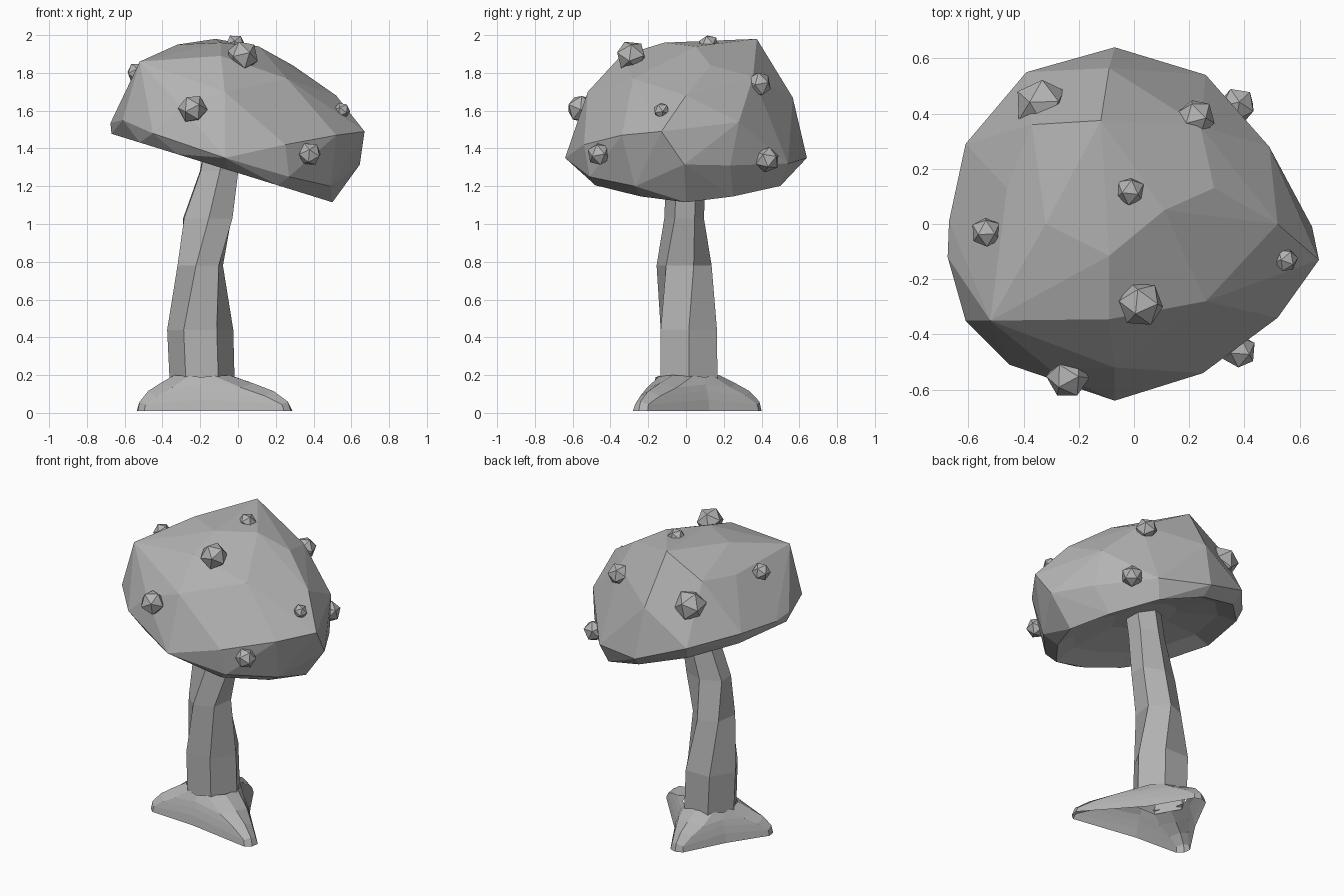
import bpy
import bmesh
import random
from math import cos, sin, pi, radians
from mathutils import Vector, Matrix, Euler

random.seed(4)
if "Cube" in bpy.data.objects:
    bpy.data.objects.remove(bpy.data.objects["Cube"], do_unlink=True)

# One plain grey for the whole mushroom
GREY = (0.45, 0.45, 0.45, 1.0)
grey = bpy.data.materials.new("stone grey")
grey.use_nodes = True
grey.diffuse_color = GREY
grey.node_tree.nodes["Principled BSDF"].inputs["Base Color"].default_value = GREY


def make_object(name, bm):
    """Turn a bmesh into a flat shaded grey object."""
    mesh = bpy.data.meshes.new(name)
    bm.to_mesh(mesh)
    bm.free()
    mesh.materials.append(grey)
    obj = bpy.data.objects.new(name, mesh)
    bpy.context.scene.collection.objects.link(obj)
    return obj


def loft(bm, sections):
    """Skin a bottom-to-top list of equally long point loops, ends left open."""
    loops = [[bm.verts.new(p) for p in section] for section in sections]
    count = len(loops[0])
    for low, high in zip(loops, loops[1:]):
        for i in range(count):
            j = (i + 1) % count
            bm.faces.new((low[i], low[j], high[j], high[i]))


# Cap: faceted dome over a tilted rim, hollowed underneath
def rim_height(x):
    return 1.27 - 0.31 * x


dome = [
    # crown
    (-.12, .375, 1.98), (-.09, -.115, 1.96), (-.52, -.35, 1.86), (-.32, 0, 1.95),
    (.29, .13, 1.84), (.24, .355, 1.78), (.26, -.28, 1.77), (-.09, -.345, 1.89),
    (-.37, .36, 1.84), (-.46, .13, 1.82), (.11, .05, 1.94),
    # shoulder
    (-.07, -.52, 1.7), (.52, 0, 1.68), (-.09, .565, 1.67), (-.3, -.53, 1.62),
    # widest band
    (-.07, -.64, 1.35), (.25, -.54, 1.42), (.52, -.34, 1.47), (.67, -.13, 1.49),
    (.645, -.01, 1.315), (.49, .28, 1.54), (.51, .235, 1.31), (.26, .54, 1.32),
    (-.07, .64, 1.35), (-.39, .55, 1.47), (-.61, .29, 1.53), (-.67, .01, 1.52),
    (-.675, -.12, 1.535), (-.61, -.35, 1.55), (-.45, -.51, 1.48),
    # lower front edge
    (.49, -.27, 1.2), (.27, -.51, 1.25),
]
rim = [
    (-.67, -.1), (-.52, -.39), (-.32, -.5), (-.05, -.53), (.21, -.48), (.4, -.24),
    (.5, 0), (.4, .25), (.22, .5), (-.06, .58), (-.36, .5), (-.58, .27),
]

bm = bmesh.new()
for point in dome:
    bm.verts.new(point)
rim_verts = {bm.verts.new((x, y, rim_height(x))) for x, y in rim}
bmesh.ops.convex_hull(bm, input=bm.verts[:])
loose = [v for v in bm.verts if not v.link_faces]
rim_verts -= set(loose)
bmesh.ops.delete(bm, geom=loose, context='VERTS')
bmesh.ops.recalc_face_normals(bm, faces=bm.faces[:])
bottom = [f for f in bm.faces if f.normal.z < -0.5 and all(v in rim_verts for v in f.verts)]
bmesh.ops.delete(bm, geom=bottom, context='FACES')

# Underside: rim drawn inward and upward in two steps
middle = -0.07
for shrink, lift in ((0.8, 0.06), (0.45, 0.06)):
    edge = [e for e in bm.edges if e.is_boundary]
    grown = bmesh.ops.extrude_edge_only(bm, edges=edge)["geom"]
    for v in (g for g in grown if isinstance(g, bmesh.types.BMVert)):
        x = middle + (v.co.x - middle) * shrink
        rise = v.co.z - rim_height(v.co.x) + lift
        v.co = (x, v.co.y * shrink, rim_height(x) + rise)
bmesh.ops.holes_fill(bm, edges=[e for e in bm.edges if e.is_boundary], sides=0)
bmesh.ops.dissolve_limit(bm, angle_limit=radians(4), verts=bm.verts[:], edges=bm.edges[:])
bmesh.ops.recalc_face_normals(bm, faces=bm.faces[:])
make_object("cap", bm)

# Stem: leaning, twisting six-sided trunk: x, y, z, width radius, depth radius, twist
stem_rings = [
    (-.19, .015, .17, .172, .175, 0), (-.2, .015, .44, .175, .172, 0),
    (-.2, -.01, .78, .128, .148, 20), (-.16, -.01, 1.03, .148, .105, 32),
    (-.1, 0, 1.28, .115, .105, 32), (-.07, 0, 1.45, .115, .105, 32),
]
bm = bmesh.new()
loft(bm, [
    [(x + rx * cos(k * pi / 3 + radians(twist)), y + ry * sin(k * pi / 3 + radians(twist)), z)
     for k in range(6)]
    for x, y, z, rx, ry, twist in stem_rings
])
make_object("stem", bm)

# Roots: a hollow three-toed skirt spreading from the foot of the stem
foot = Vector((-0.19, 0.01, 0))
toe_tips = [(0.28, -0.25), (-0.2, 0.4), (-0.53, -0.16)]
# For each level: reach along the toe, toe half width, ridge height, edge height,
# valley radius, valley height
levels = [
    (1, .045, .01, .01, .22, .01),
    (.95, .04, .06, .045, .21, .07),
    (.72, .06, .115, .09, .195, .115),
    (.4, .09, .155, .135, .18, .15),
    (0, .1, .2, .195, .17, .19),
]
STEM_RADIUS = 0.165
toes = [Vector((x, y, 0)) - foot for x, y in toe_tips]
sections = []
for reach, width, ridge, edge, valley_radius, valley_height in levels:
    ring = []
    for toe, following in zip(toes, toes[1:] + toes[:1]):
        along = toe.normalized()
        side = Vector((-along.y, along.x, 0))
        distance = STEM_RADIUS + (toe.length - STEM_RADIUS) * reach
        spine = foot + along * distance
        back_step = along * (width * 0.35)
        ring.append(spine - side * width - back_step + Vector((0, 0, edge)))
        ring.append(spine + Vector((0, 0, ridge)))
        ring.append(spine + side * width - back_step + Vector((0, 0, edge)))
        between = (along + following.normalized()).normalized()
        ring.append(foot + between * valley_radius + Vector((0, 0, valley_height)))
    sections.append(ring)
bm = bmesh.new()
loft(bm, sections)
make_object("roots", bm)

# Warts: small twenty-sided lumps scattered over the cap
warts = [
    (.025, -.29, 1.89, .085), (-.24, -.555, 1.61, .078), (.38, -.46, 1.37, .064),
    (.55, -.13, 1.6, .045), (-.015, .12, 1.95, .055), (-.535, -.03, 1.8, .057),
    (.225, .385, 1.74, .07), (.375, .43, 1.34, .068), (-.335, .43, 1.7, .1),
]
for number, (x, y, z, radius) in enumerate(warts, 1):
    turn = Euler([random.uniform(0, pi) for _ in range(3)]).to_matrix().to_4x4()
    bm = bmesh.new()
    bmesh.ops.create_icosphere(bm, subdivisions=1, radius=radius,
                               matrix=Matrix.Translation((x, y, z)) @ turn)
    make_object(f"wart_{number}", bm)
